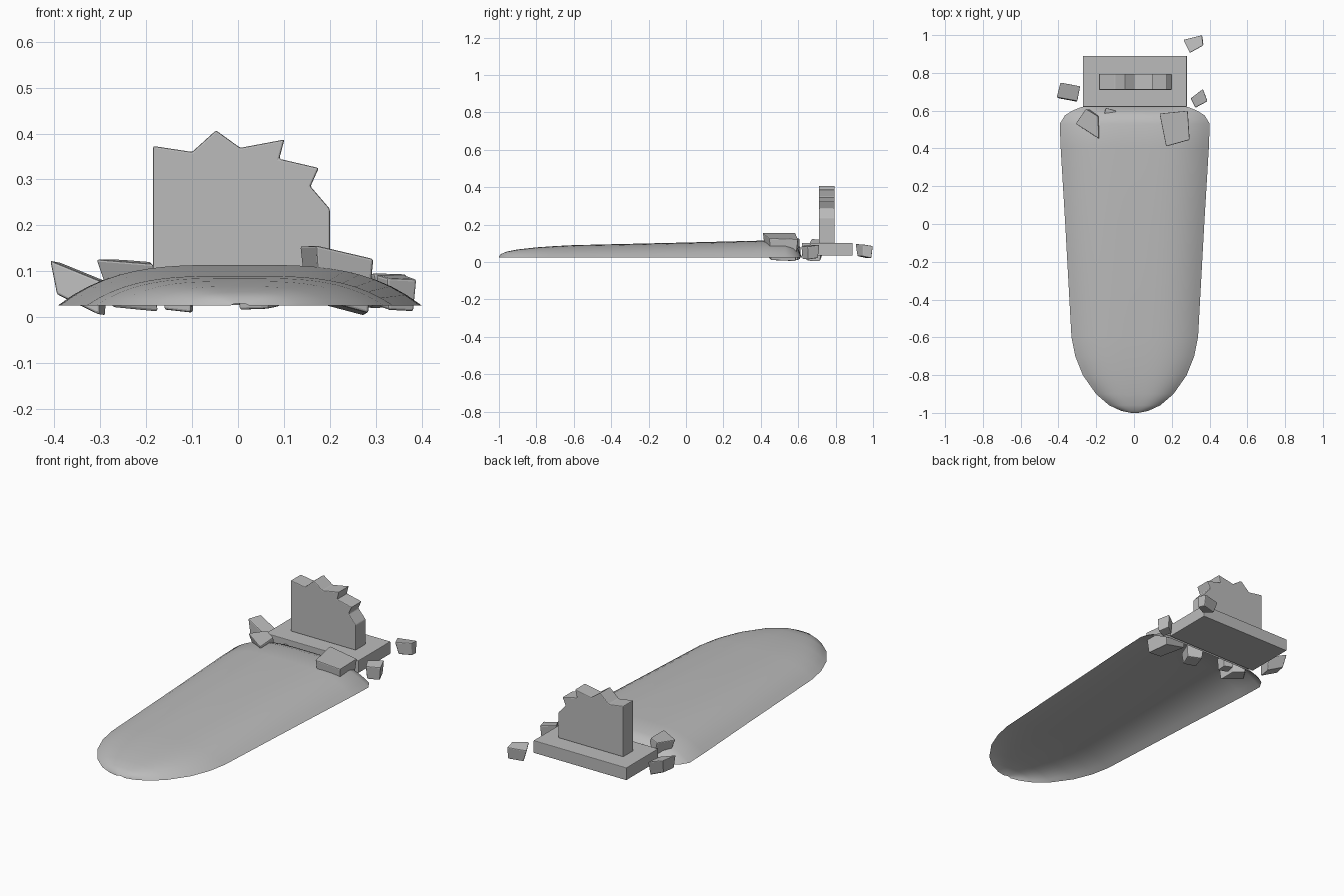
import bpy
import bmesh
from mathutils import Vector

default_cube = bpy.data.objects.get("Cube")
if default_cube:
    bpy.data.objects.remove(default_cube, do_unlink=True)

# One plain stone grey for everything
stone_grey = bpy.data.materials.new("stone_grey")
stone_grey.use_nodes = True
colour = (0.5, 0.5, 0.5, 1.0)
stone_grey.diffuse_color = colour
stone_grey.node_tree.nodes["Principled BSDF"].inputs["Base Color"].default_value = colour


def finish(name, bm, bevel_width=0.0, smooth=False):
    """Turn a bmesh into a linked object with the stone material."""
    mesh = bpy.data.meshes.new(name)
    bm.to_mesh(mesh)
    bm.free()
    mesh.materials.append(stone_grey)
    obj = bpy.data.objects.new(name, mesh)
    bpy.context.scene.collection.objects.link(obj)
    if smooth:
        for polygon in mesh.polygons:
            polygon.use_smooth = True
    if bevel_width:
        bevel = obj.modifiers.new("worn_edges", "BEVEL")
        bevel.width = bevel_width
        bevel.segments = 2
        bevel.limit_method = "ANGLE"
    return obj


def prism(name, ring_a, ring_b, bevel_width):
    """Closed solid between two matching rings of points."""
    bm = bmesh.new()
    first = [bm.verts.new(p) for p in ring_a]
    second = [bm.verts.new(p) for p in ring_b]
    bm.faces.new(first)
    bm.faces.new(reversed(second))
    count = len(first)
    for i in range(count):
        j = (i + 1) % count
        bm.faces.new((first[j], first[i], second[i], second[j]))
    bmesh.ops.recalc_face_normals(bm, faces=bm.faces)
    return finish(name, bm, bevel_width)


def chunk(name, footprint, low, high, tilt=(0, 0), taper=0.8, shift=(0, 0)):
    """Broken stone block: tilted, tapered four-sided lump."""
    points = [Vector(p) for p in footprint]
    centre = sum(points, Vector((0, 0))) / len(points)
    slope = Vector(tilt)
    bottom, top = [], []
    for p in points:
        rise = slope.dot(p - centre)
        q = centre + (p - centre) * taper + Vector(shift)
        bottom.append((q.x, q.y, low + rise))
        top.append((p.x, p.y, high + rise))
    return prism(name, bottom, top, 0.005)


# Earth mound: open shell lofted along y from (y, half width, crest height)
RIM = 0.025
stations = [
    (-1.0, 0.02, 0.03), (-0.99, 0.07, 0.042), (-0.96, 0.135, 0.055),
    (-0.9, 0.205, 0.067), (-0.8, 0.275, 0.078), (-0.7, 0.315, 0.085),
    (-0.6, 0.335, 0.09), (0.0, 0.368, 0.104), (0.4, 0.392, 0.114),
    (0.53, 0.397, 0.113), (0.575, 0.37, 0.098), (0.6, 0.33, 0.07),
    (0.62, 0.28, 0.027),
]
STEPS = 24
bm = bmesh.new()
rows = []
for y, half, crest in stations:
    row = []
    for i in range(STEPS + 1):
        u = 2 * i / STEPS - 1
        z = RIM + (crest - RIM) * (1 - abs(u) ** 3.5)
        row.append(bm.verts.new((0.004 + half * u, y, z)))
    rows.append(row)
for near, far in zip(rows, rows[1:]):
    for i in range(STEPS):
        bm.faces.new((near[i], near[i + 1], far[i + 1], far[i]))
finish("grave_mound", bm, smooth=True)

# Rectangular plinth
plinth = [(-0.27, 0.62), (0.28, 0.62), (0.28, 0.89), (-0.27, 0.89)]
prism("headstone_plinth", [(x, y, 0.035) for x, y in plinth],
      [(x, y, 0.102) for x, y in plinth], 0.003)

# Headstone slab with a jagged broken top
broken_outline = [
    (-0.185, 0.1), (-0.185, 0.373), (-0.1, 0.36), (-0.048, 0.407),
    (0.005, 0.369), (0.101, 0.387), (0.09, 0.345), (0.176, 0.325),
    (0.158, 0.285), (0.2, 0.236), (0.2, 0.1),
]
prism("broken_headstone", [(x, 0.71, z) for x, z in broken_outline],
      [(x, 0.795, z) for x, z in broken_outline], 0.004)

# Fallen pieces around the plinth
chunk("rubble_right_rear",
      [(-0.41, 0.67), (-0.3, 0.65), (-0.285, 0.73), (-0.39, 0.75)],
      0.026, 0.1, tilt=(-0.4, 0.05), taper=0.85, shift=(0.005, -0.01))
chunk("rubble_right_front",
      [(-0.31, 0.53), (-0.185, 0.45), (-0.19, 0.57), (-0.255, 0.61)],
      0.018, 0.122, tilt=(-0.06, 0.03), taper=0.8, shift=(0.02, 0.01))
chunk("rubble_left_front",
      [(0.17, 0.41), (0.295, 0.445), (0.285, 0.6), (0.135, 0.585)],
      0.022, 0.14, tilt=(-0.22, -0.05), taper=0.85)
chunk("rubble_left_rear",
      [(0.325, 0.615), (0.39, 0.65), (0.365, 0.715), (0.3, 0.665)],
      0.018, 0.088, tilt=(-0.1, 0.1), taper=0.85)
chunk("rubble_left_back",
      [(0.295, 0.905), (0.367, 0.945), (0.36, 1.0), (0.26, 0.975)],
      0.025, 0.09, tilt=(0.05, -0.15), taper=0.8, shift=(0.01, 0))
chunk("rubble_under_middle",
      [(-0.005, 0.49), (0.07, 0.46), (0.1, 0.54), (0.02, 0.58)],
      0.02, 0.085, tilt=(0.05, 0.05), taper=0.85)
chunk("rubble_under_right",
      [(-0.165, 0.55), (-0.1, 0.54), (-0.095, 0.6), (-0.15, 0.615)],
      0.013, 0.08, tilt=(-0.1, 0), taper=0.9)
